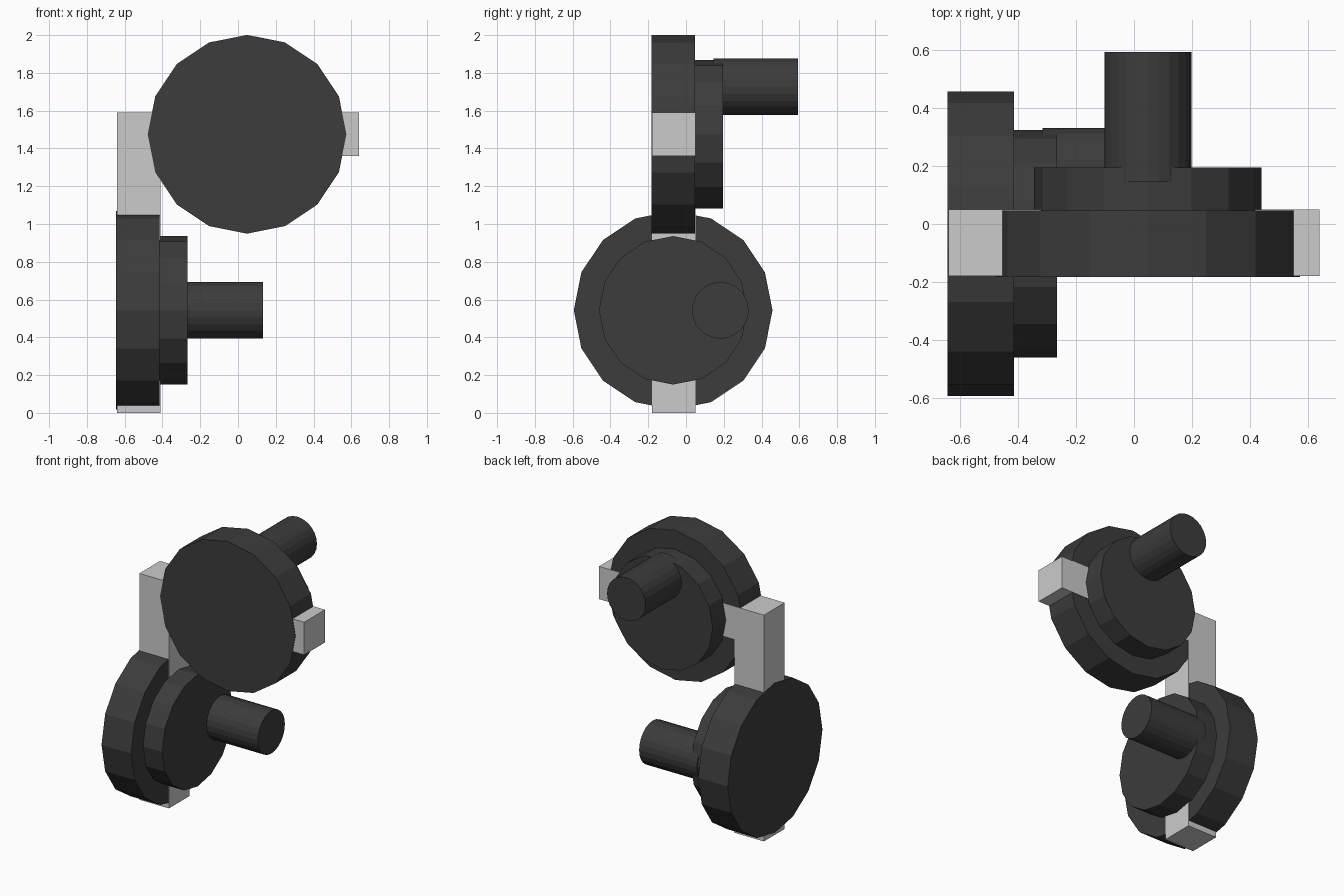
import bpy, bmesh
from math import pi
from mathutils import Matrix, Vector

if "Cube" in bpy.data.objects:
    bpy.data.objects.remove(bpy.data.objects["Cube"])

dark = bpy.data.materials.new("dark_rubber")
dark.diffuse_color = (0.045, 0.045, 0.045, 1)
dark.use_nodes = True
dark.node_tree.nodes["Principled BSDF"].inputs["Base Color"].default_value = dark.diffuse_color


def finish(name, bm, mat=None):
    bmesh.ops.recalc_face_normals(bm, faces=bm.faces)
    me = bpy.data.meshes.new(name)
    bm.to_mesh(me)
    bm.free()
    ob = bpy.data.objects.new(name, me)
    bpy.context.collection.objects.link(ob)
    if mat:
        me.materials.append(mat)
    return ob


def cylinder(name, axis, start, end, centre, radius, sides):
    """Capped cylinder along x or y; centre is (other horizontal axis, z)."""
    bm = bmesh.new()
    mid = (start + end) / 2
    if axis == "X":
        m = Matrix.Translation((mid, centre[0], centre[1])) @ Matrix.Rotation(pi / 2, 4, "Y")
    else:
        m = Matrix.Translation((centre[0], mid, centre[1])) @ Matrix.Rotation(pi / 2, 4, "X")
    bmesh.ops.create_cone(bm, cap_ends=True, segments=sides, radius1=radius,
                          radius2=radius, depth=end - start, matrix=m)
    return finish(name, bm, dark)


def crank(prefix, axis, back, centre, pin_centre):
    # large wheel, smaller hub disc and off-centre handle pin
    cylinder(prefix + "_wheel", axis, back, back + 0.23, centre, 0.526, 16)
    cylinder(prefix + "_hub", axis, back + 0.225, back + 0.378, centre, 0.393, 16)
    cylinder(prefix + "_pin", axis, back + 0.328, back + 0.777, pin_centre, 0.15, 24)


# L-shaped square bar carrying both cranks
profile = [(-0.641, 0), (-0.411, 0), (-0.411, 1.36), (0.641, 1.36), (0.641, 1.59), (-0.641, 1.59)]
bm = bmesh.new()
face = bm.faces.new([bm.verts.new((x, -0.18, z)) for x, z in profile])
ext = bmesh.ops.extrude_face_region(bm, geom=[face])
bmesh.ops.translate(bm, vec=Vector((0, 0.23, 0)),
                    verts=[v for v in ext["geom"] if isinstance(v, bmesh.types.BMVert)])
finish("angled_bar", bm)

# cranks: upper one faces the back, lower one faces right
crank("upper", "Y", -0.183, (0.048, 1.475), (0.048, 1.727))
crank("lower", "X", -0.645, (-0.068, 0.543), (0.182, 0.543))
